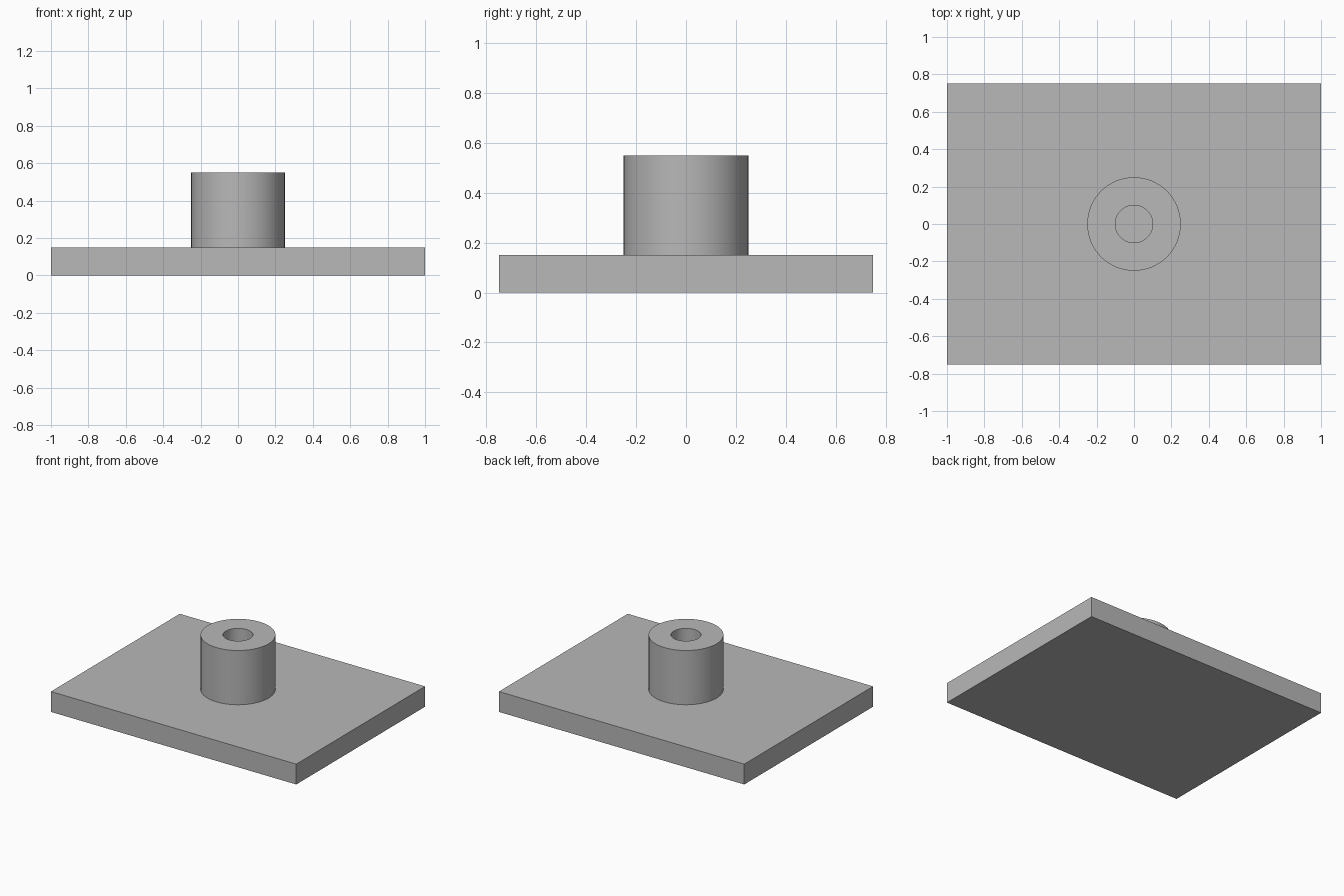
import bpy, bmesh, math

if "Cube" in bpy.data.objects:
    bpy.data.objects.remove(bpy.data.objects["Cube"])

LENGTH, WIDTH, THICK = 2.0, 1.5, 0.15
BOSS_R, BORE_R, BOSS_TOP = 0.25, 0.10, 0.55
SEGMENTS = 64

grey = bpy.data.materials.new("plain_grey")
grey.diffuse_color = (0.48, 0.48, 0.48, 1.0)
grey.use_nodes = True
grey.node_tree.nodes["Principled BSDF"].inputs["Base Color"].default_value = grey.diffuse_color


def add_object(name, bm):
    mesh = bpy.data.meshes.new(name)
    bmesh.ops.recalc_face_normals(bm, faces=bm.faces[:])
    bm.to_mesh(mesh)
    bm.free()
    mesh.materials.append(grey)
    obj = bpy.data.objects.new(name, mesh)
    bpy.context.collection.objects.link(obj)
    return obj


# Rectangular base plate
bm = bmesh.new()
bmesh.ops.create_cube(bm, size=1.0)
for v in bm.verts:
    v.co.x *= LENGTH
    v.co.y *= WIDTH
    v.co.z = (v.co.z + 0.5) * THICK
add_object("base_plate", bm)

# Hollow boss: a rectangular wall section turned around z, bore ends at the plate
bm = bmesh.new()
section = [(BORE_R, THICK), (BOSS_R, THICK), (BOSS_R, BOSS_TOP), (BORE_R, BOSS_TOP)]
rings = []
for i in range(SEGMENTS):
    a = 2 * math.pi * i / SEGMENTS
    rings.append([bm.verts.new((r * math.cos(a), r * math.sin(a), z)) for r, z in section])
for i in range(SEGMENTS):
    here, after = rings[i], rings[(i + 1) % SEGMENTS]
    for j in range(4):
        k = (j + 1) % 4
        bm.faces.new((here[j], after[j], after[k], here[k]))
boss = add_object("hollow_boss", bm)

# Smooth round walls, crisp rims
bpy.ops.object.select_all(action='DESELECT')
boss.select_set(True)
bpy.context.view_layer.objects.active = boss
bpy.ops.object.shade_smooth_by_angle(angle=math.radians(30))
